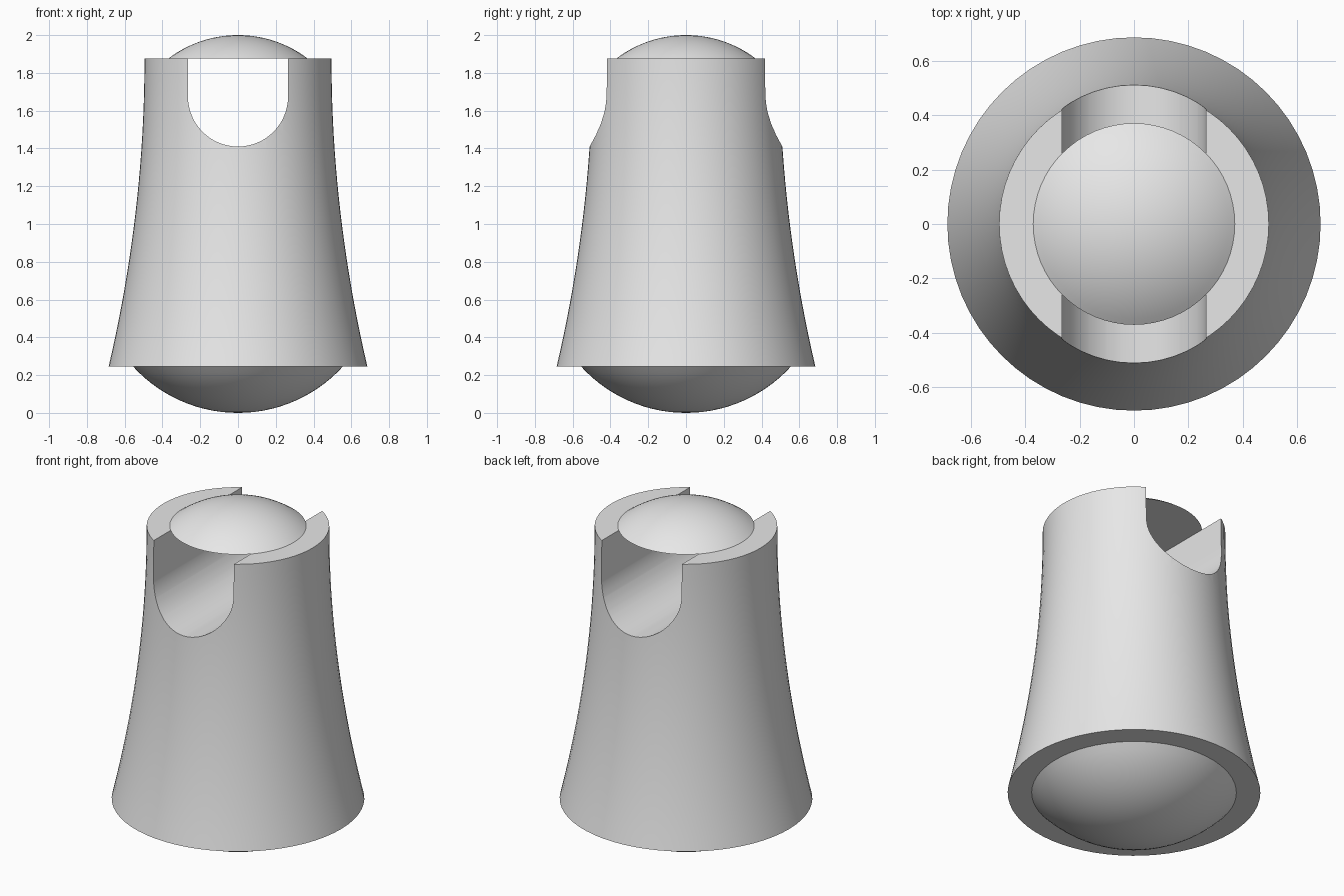
import bpy, bmesh, math

SEGMENTS = 64
BOTTOM, TOP = 0.245, 1.875

old = bpy.data.objects.get("Cube")
if old:
    bpy.data.objects.remove(old, do_unlink=True)

grey = bpy.data.materials.new("light grey")
grey.use_nodes = True
colour = (0.8, 0.8, 0.8, 1)
grey.diffuse_color = colour
grey.node_tree.nodes["Principled BSDF"].inputs["Base Color"].default_value = colour


def finish(bm, name):
    """Turn a bmesh into a named object."""
    bmesh.ops.recalc_face_normals(bm, faces=bm.faces)
    mesh = bpy.data.meshes.new(name)
    bm.to_mesh(mesh)
    bm.free()
    mesh.materials.append(grey)
    obj = bpy.data.objects.new(name, mesh)
    bpy.context.collection.objects.link(obj)
    return obj


def lathe(name, profile):
    """Revolve (radius, z) points about z, closing both ends."""
    bm = bmesh.new()
    rings = []
    for r, z in profile:
        if r < 1e-5:
            rings.append([bm.verts.new((0, 0, z))])
            continue
        angles = [2 * math.pi * i / SEGMENTS for i in range(SEGMENTS)]
        rings.append([bm.verts.new((r * math.cos(a), r * math.sin(a), z)) for a in angles])
    for low, high in zip(rings, rings[1:]):
        for i in range(SEGMENTS):
            j = (i + 1) % SEGMENTS
            a = [low[i], low[j]] if len(low) > 1 else [low[0]]
            b = [high[j], high[i]] if len(high) > 1 else [high[0]]
            bm.faces.new(a + b)
    for ring in (rings[0], rings[-1]):
        if len(ring) > 1:
            bm.faces.new(ring)
    return finish(bm, name)


def dome(name, radius, base_z, height, rings=14):
    """Spherical cap; a negative height points it downwards."""
    h = abs(height)
    sphere = (radius ** 2 + h ** 2) / (2 * h)
    edge = math.asin(radius / sphere)
    profile = []
    for i in range(rings + 1):
        a = edge * (1 - i / rings)
        rise = sphere * math.cos(a) - (sphere - h)
        profile.append((sphere * math.sin(a), base_z + math.copysign(rise, height)))
    return lathe(name, profile)


def smooth(obj):
    bpy.ops.object.select_all(action="DESELECT")
    obj.select_set(True)
    bpy.context.view_layer.objects.active = obj
    bpy.ops.object.shade_smooth_by_angle(angle=math.radians(30))


# Flared body, vertical at the top and curving outwards to the base
steps = 20
body = lathe("body", [
    (0.495 + 0.19 * (1 - i / steps) ** 2, BOTTOM + (TOP - BOTTOM) * i / steps)
    for i in range(steps + 1)])

# Round-bottomed slot running front to back
half = 0.265
outline = [(half, TOP + 0.2), (-half, TOP + 0.2)]
for i in range(33):
    a = math.pi * (1 + i / 32)
    outline.append((half * math.cos(a), 1.675 + half * math.sin(a)))
bm = bmesh.new()
face = bm.faces.new([bm.verts.new((x, -1, z)) for x, z in outline])
extruded = bmesh.ops.extrude_face_region(bm, geom=[face])["geom"]
moved = [v for v in extruded if isinstance(v, bmesh.types.BMVert)]
bmesh.ops.translate(bm, verts=moved, vec=(0, 2, 0))
cutter = finish(bm, "slot_cutter")
cutter.hide_render = True

cut = body.modifiers.new("slot", "BOOLEAN")
cut.operation = "DIFFERENCE"
cut.solver = "EXACT"
cut.object = cutter
bpy.context.view_layer.objects.active = body
bpy.ops.object.modifier_apply(modifier=cut.name)
bpy.data.objects.remove(cutter, do_unlink=True)

# Domes capping the slot and the underside
top_dome = dome("top_dome", 0.37, TOP, 2 - TOP)
bottom_dome = dome("bottom_dome", 0.555, BOTTOM, -BOTTOM)

for part in (body, top_dome, bottom_dome):
    smooth(part)
